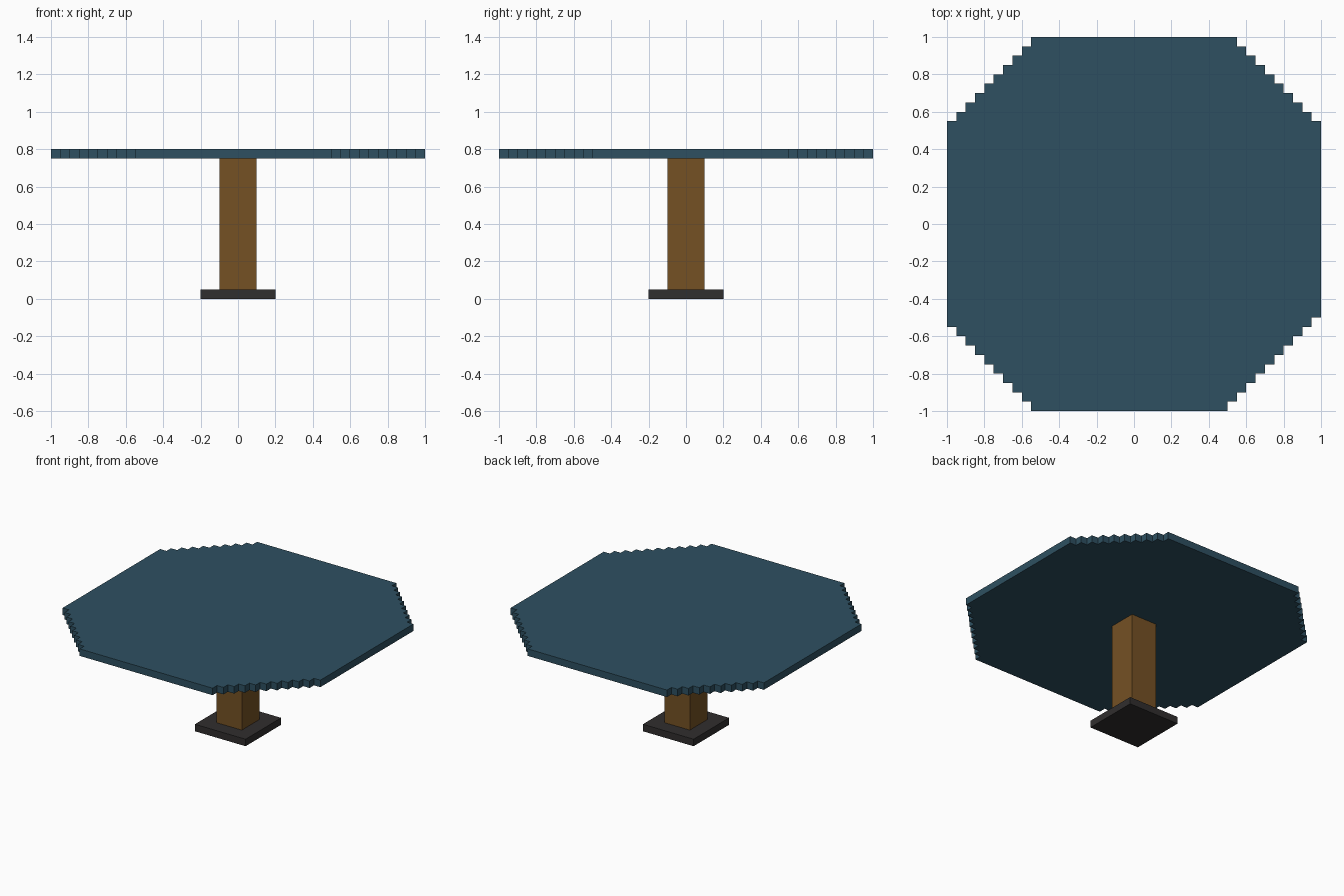
import bpy, bmesh

if "Cube" in bpy.data.objects:
    bpy.data.objects.remove(bpy.data.objects["Cube"])

S = 0.05  # step size of the blocky table edge


def material(name, rgb):
    lin = [((c / 255 + 0.055) / 1.055) ** 2.4 for c in rgb]
    m = bpy.data.materials.new(name)
    m.diffuse_color = (*lin, 1)
    m.use_nodes = True
    m.node_tree.nodes["Principled BSDF"].inputs["Base Color"].default_value = m.diffuse_color
    return m


def prism(name, outline, z0, z1, mat):
    """Extrude a flat outline (counter-clockwise) from z0 to z1."""
    bm = bmesh.new()
    face = bm.faces.new([bm.verts.new((x, y, z0)) for x, y in outline])
    top = bmesh.ops.extrude_face_region(bm, geom=[face], use_keep_orig=True)["geom"]
    bmesh.ops.translate(bm, vec=(0, 0, z1 - z0),
                        verts=[v for v in top if isinstance(v, bmesh.types.BMVert)])
    bmesh.ops.recalc_face_normals(bm, faces=bm.faces)
    me = bpy.data.meshes.new(name)
    bm.to_mesh(me)
    bm.free()
    me.materials.append(mat)
    ob = bpy.data.objects.new(name, me)
    bpy.context.collection.objects.link(ob)
    return ob


def square(h):
    return [(-h, -h), (h, -h), (h, h), (-h, h)]


def stair_corner(sx, sy, steps):
    """Staircase from the x side to the y side of one corner."""
    pts = []
    for k in range(steps):
        x, y = 1 - S * k, 1 - S * (steps - k)
        pts += [(sx * x, sy * y), (sx * (x - S), sy * y)]
    pts.append((sx * (1 - S * steps), sy))
    return pts


teal = material("teal top", (46, 80, 97))
brown = material("brown wood", (117, 81, 36))
dark = material("dark base", (48, 46, 46))

# Foot and column
prism("base_plate", square(0.2), 0, 0.05, dark)
prism("column", square(0.1), 0.05, 0.75, brown)

# Stepped octagonal top; the front right corner is cut one step deeper
outline = (stair_corner(1, 1, 9) + stair_corner(-1, 1, 9)[::-1]
           + stair_corner(-1, -1, 9) + stair_corner(1, -1, 10)[::-1])
prism("table_top", outline, 0.75, 0.8, teal)
